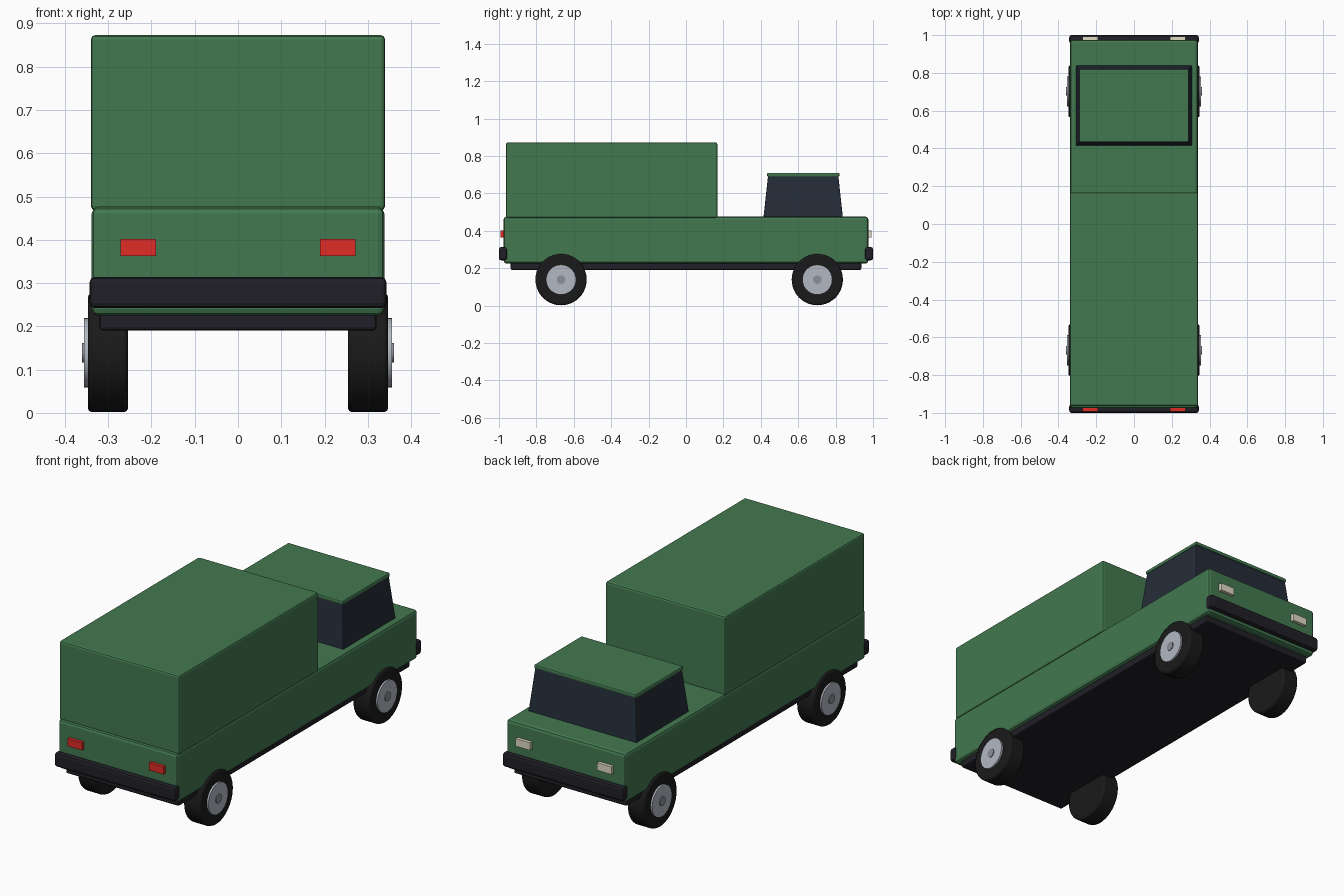
import bpy, math

if "Cube" in bpy.data.objects:
    bpy.data.objects.remove(bpy.data.objects["Cube"])

def material(name, rgb):
    m = bpy.data.materials.new(name)
    m.diffuse_color = (*rgb, 1)
    m.use_nodes = True
    m.node_tree.nodes["Principled BSDF"].inputs["Base Color"].default_value = m.diffuse_color
    return m

green = material("green_paint", (0.055, 0.19, 0.08))
black = material("black_trim", (0.014, 0.014, 0.02))
rubber = material("rubber", (0.01, 0.01, 0.01))
glass = material("dark_glass", (0.018, 0.026, 0.04))
metal = material("wheel_metal", (0.45, 0.48, 0.54))
hub_grey = material("hub_grey", (0.27, 0.28, 0.32))
red = material("red_lens", (0.75, 0.025, 0.02))
cream = material("cream_lens", (0.75, 0.7, 0.55))

def finish(ob, name, mat, bevel=0, segments=2):
    ob.name = name
    ob.data.materials.append(mat)
    if bevel:
        mod = ob.modifiers.new("bevel", 'BEVEL')
        mod.width, mod.segments = bevel, segments
        mod.limit_method = 'ANGLE'
        mod.angle_limit = math.radians(40)
    return ob

def box(name, x, y, z, mat, bevel=0):
    """Box from (min, max) ranges."""
    bpy.ops.mesh.primitive_cube_add(size=1)
    ob = bpy.context.object
    for v in ob.data.vertices:
        v.co = [r[0] if c < 0 else r[1] for c, r in zip(v.co, (x, y, z))]
    return finish(ob, name, mat, bevel)

def disc(name, side, y, r, x_in, x_out, mat, bevel=0):
    """Cylinder lying along x on one side of the vehicle."""
    bpy.ops.mesh.primitive_cylinder_add(
        vertices=40, radius=r, depth=x_out - x_in,
        location=(side * (x_in + x_out) / 2, y, 0.139),
        rotation=(0, math.pi / 2, 0))
    ob = finish(bpy.context.object, name, mat, bevel)
    bpy.ops.object.shade_smooth_by_angle(angle=math.radians(35))
    return ob

# Lower body, chassis and cargo box
box("lower_body", (-0.338, 0.338), (-0.975, 0.975), (0.225, 0.476), green, 0.015)
box("chassis", (-0.32, 0.32), (-0.937, 0.937), (0.19, 0.26), black, 0.008)
box("cargo_box", (-0.34, 0.34), (-0.963, 0.168), (0.468, 0.873), green, 0.01)

# Cabin: tapered glass block with a roof panel
cabin = box("cabin_glass", (-0.308, 0.308), (0.413, 0.84), (0.46, 0.695), glass, 0.003)
for v in cabin.data.vertices:
    if v.co.z > 0.6:
        v.co.x *= 0.285 / 0.308
        v.co.y = 0.6265 + (v.co.y - 0.6265) * 0.88
box("cabin_roof", (-0.289, 0.289), (0.433, 0.82), (0.69, 0.71), green, 0.006)

# Bumpers and lights at both ends
for end, label, lens in ((-1, "tail", red), (1, "head", cream)):
    y = sorted((end * 0.955, end * 1.0))
    box(label + "_bumper", (-0.343, 0.343), y, (0.242, 0.314), black, 0.012)
    for s in (-1, 1):
        box(label + "_light", sorted((s * 0.19, s * 0.272)),
            sorted((end * 0.96, end * 0.992)), (0.363, 0.402), lens)

# Wheels
for y in (-0.668, 0.702):
    for s in (-1, 1):
        disc("tyre", s, y, 0.137, 0.254, 0.347, rubber, 0.009)
        disc("wheel_rim", s, y, 0.08, 0.30, 0.356, metal)
        disc("hub_cap", s, y, 0.023, 0.31, 0.36, hub_grey)
